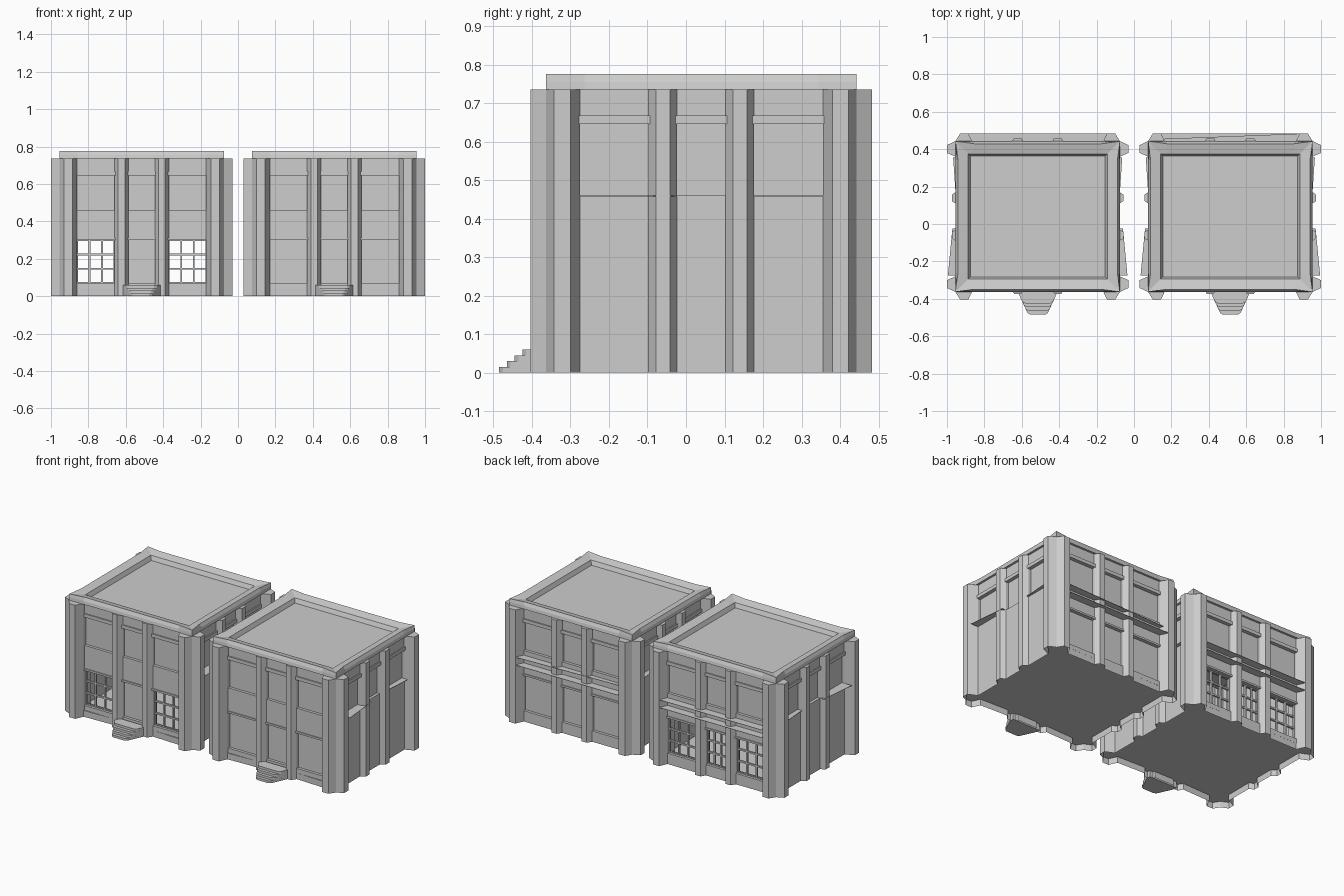
import bpy, bmesh

cube = bpy.data.objects.get("Cube")
if cube:
    bpy.data.objects.remove(cube, do_unlink=True)

GREY = (0.61, 0.61, 0.61, 1)
stone = bpy.data.materials.new("grey_stone")
stone.use_nodes = True
stone.diffuse_color = GREY
stone.node_tree.nodes["Principled BSDF"].inputs["Base Color"].default_value = GREY

HX, HY, CY = 0.44, 0.403, 0.04      # wall half sizes and centre in y
TOP, ROOF, FLOOR = 0.735, 0.775, 0.04

# How (along, outward) maps to plan coordinates on each side
SIDES = {
    "front": lambda u, d: (u, -d),
    "back": lambda u, d: (u, d),
    "right": lambda u, d: (d, u),
    "left": lambda u, d: (-d, u),
}
# Quarter plan of a corner pier, from the front or back wall round to the flank
CORNER = [(0.345, 0.39), (0.37, 0.443), (0.415, 0.443), (0.44, 0.403),
          (0.485, 0.382), (0.485, 0.34), (0.428, 0.315)]


def loft(bm, rings, base=True):
    """Solid through stacked rings of equal length, optionally open below."""
    loops = [[bm.verts.new(p) for p in ring] for ring in rings]
    n = len(loops[0])
    if base:
        bm.faces.new(loops[0])
    bm.faces.new(loops[-1])
    for a, b in zip(loops, loops[1:]):
        for i in range(n):
            j = (i + 1) % n
            bm.faces.new((a[i], a[j], b[j], b[i]))


def prism(bm, plan, z0, z1, base=True):
    loft(bm, [[(x, y, z) for x, y in plan] for z in (z0, z1)], base)


def slab(bm, side, u0, u1, d0, d1, z0, z1):
    """Box standing on a wall."""
    f = SIDES[side]
    prism(bm, [f(u0, d0), f(u1, d0), f(u1, d1), f(u0, d1)], z0, z1)


def finish(bm, name, cx):
    bmesh.ops.recalc_face_normals(bm, faces=bm.faces)
    mesh = bpy.data.meshes.new(name)
    bm.to_mesh(mesh)
    bm.free()
    mesh.materials.append(stone)
    ob = bpy.data.objects.new(name, mesh)
    ob.location = (cx, CY, 0)
    bpy.context.collection.objects.link(ob)


def layout(side):
    """Wall distance, middle pilaster edges, corner edge."""
    if side in ("left", "right"):
        return HX, 0.063, 0.137, 0.315
    return (HY - 0.008 if side == "front" else HY), 0.07, 0.145, 0.345


def bays(side):
    e, m0, m1, c = layout(side)
    return [(-c, -m1), (-m0, m0), (m1, c)]


def pilaster(side):
    """Splayed outline of a middle pilaster as (along, outward)."""
    e, m0, m1, c = layout(side)
    low, out = e - 0.012, e + 0.018
    return [(m0, low), (m0 + 0.019, out), (m1 - 0.019, out), (m1, low)]


def build_base(tag, cx):
    """Hollow skirt following the footprint, with a raised floor."""
    plan = []
    for i, (side, sx, sy) in enumerate((("back", 1, 1), ("right", 1, -1),
                                        ("front", -1, -1), ("left", -1, 1))):
        f, shape = SIDES[side], pilaster(side)
        s = 1 if side in ("back", "left") else -1
        plan += [f(-s * u, d) for u, d in reversed(shape)]
        plan += [f(s * u, d) for u, d in shape]
        quarter = [(sx * x, sy * y) for x, y in CORNER]
        plan += quarter if i % 2 == 0 else quarter[::-1]
    bm = bmesh.new()
    prism(bm, plan, 0, FLOOR, base=False)
    finish(bm, tag + "_base", cx)


def build_walls(tag, cx, glazed):
    bm = bmesh.new()
    bars = bmesh.new()
    for side in SIDES:
        e = layout(side)[0]
        for i, (u0, u1) in enumerate(bays(side)):
            def wall(depth, z0, z1):
                slab(bm, side, u0 - 0.02, u1 + 0.02, e - 0.055, e + depth, z0, z1)
            # Frieze, lintel and recessed upper panel
            wall(-0.014, 0.667, TOP)
            wall(-0.006, 0.645, 0.667)
            wall(-0.03, 0.46, 0.645)
            if side in ("left", "right"):
                wall(-0.012, FLOOR, 0.46)
                continue
            # Spandrel, lower lintel and plinth
            wall(-0.012, 0.312, 0.46)
            wall(-0.006, 0.30, 0.312)
            wall(-0.012, FLOOR, 0.07)
            if (side, i) not in glazed:
                wall(-0.03, 0.07, 0.30)
                continue
            # Open window with glazing bars
            for k in range(4):
                u = u0 + (u1 - u0) * k / 3
                slab(bars, side, u - 0.005, u + 0.005, e - 0.04, e - 0.028, 0.07, 0.30)
                z = 0.07 + 0.23 * k / 3
                slab(bars, side, u0, u1, e - 0.04, e - 0.028, z - 0.005, z + 0.005)
    finish(bm, tag + "_walls", cx)
    if glazed:
        finish(bars, tag + "_window_bars", cx)
    else:
        bars.free()


def build_pilasters(tag, cx):
    bm = bmesh.new()
    for side, f in SIDES.items():
        e, m0, m1, c = layout(side)
        shape = [(m0, e - 0.055)] + pilaster(side) + [(m1, e - 0.055)]
        for s in (-1, 1):
            prism(bm, [f(s * u, d) for u, d in shape], FLOOR, TOP)
    # Corner piers with a splayed projection on both faces
    for sx in (-1, 1):
        for sy in (-1, 1):
            prism(bm, [(sx * x, sy * y) for x, y in [(0.345, 0.315)] + CORNER], FLOOR, TOP)
    finish(bm, tag + "_pilasters", cx)


def build_roof(tag, cx):
    # Parapet profile: inset at corners, inset along edges, height
    profile = [(0, 0, TOP), (0, 0.004, 0.755), (0, 0.014, ROOF),
               (0.068, 0.068, 0.762), (0.09, 0.09, 0.712)]
    bm = bmesh.new()
    rings = []
    for corner, edge, z in profile:
        ring = []
        for sx, sy, flip in ((1, 1, 1), (-1, 1, -1), (-1, -1, 1), (1, -1, -1)):
            # Each corner stands proud as a small ear
            ear = [(HX - edge, HY - 0.1), (HX - corner, HY - corner), (HX - 0.1, HY - edge)]
            ring += [(sx * x, sy * y, z) for x, y in ear[::flip]]
        rings.append(ring)
    loft(bm, rings)
    finish(bm, tag + "_roof", cx)


def build_ledges(tag, cx, taper):
    bm = bmesh.new()
    # Long thin shelves across the back
    f = SIDES["back"]
    for z, near in ((0.43, HY + taper), (0.38, HY + 0.04)):
        plan = [(-0.37, HY - 0.03), (0.37, HY - 0.03), (0.37, HY + 0.04), (-0.37, near)]
        prism(bm, [f(u, d) for u, d in plan], z - 0.002, z)
    # Tapered fins on both flanks
    for side in ("left", "right"):
        f = SIDES[side]
        for u0, u1, d0, d1 in ((-0.315, -0.063, 0.04, 0.016), (0.137, 0.315, 0, 0.012)):
            plan = [(u0, HX - 0.03), (u1, HX - 0.03), (u1, HX + d1), (u0, HX + d0)]
            prism(bm, [f(u, d) for u, d in plan], 0.458, 0.46)
    finish(bm, tag + "_ledges", cx)


def build_steps(tag, cx):
    bm = bmesh.new()
    for i in range(4):
        # Each tread is a trapezoid narrowing towards the front
        y = -0.525 + 0.02 * i
        w = 0.055 + 0.009 * i
        plan = [(-0.1, -HY + 0.01), (-0.1, -0.415), (-0.092, -0.435), (-w, y + 0.01), (-w + 0.015, y)]
        plan += [(-x, yy) for x, yy in reversed(plan)]
        prism(bm, plan, 0.015 * i, 0.015 * (i + 1))
    finish(bm, tag + "_steps", cx)


windows = {("front", 0), ("front", 2), ("back", 0), ("back", 1), ("back", 2)}
for tag, cx, glazed, taper in (("west_block", -0.515, windows, 0.04),
                               ("east_block", 0.515, set(), 0.012)):
    build_base(tag, cx)
    build_walls(tag, cx, glazed)
    build_pilasters(tag, cx)
    build_roof(tag, cx)
    build_ledges(tag, cx, taper)
    build_steps(tag, cx)
